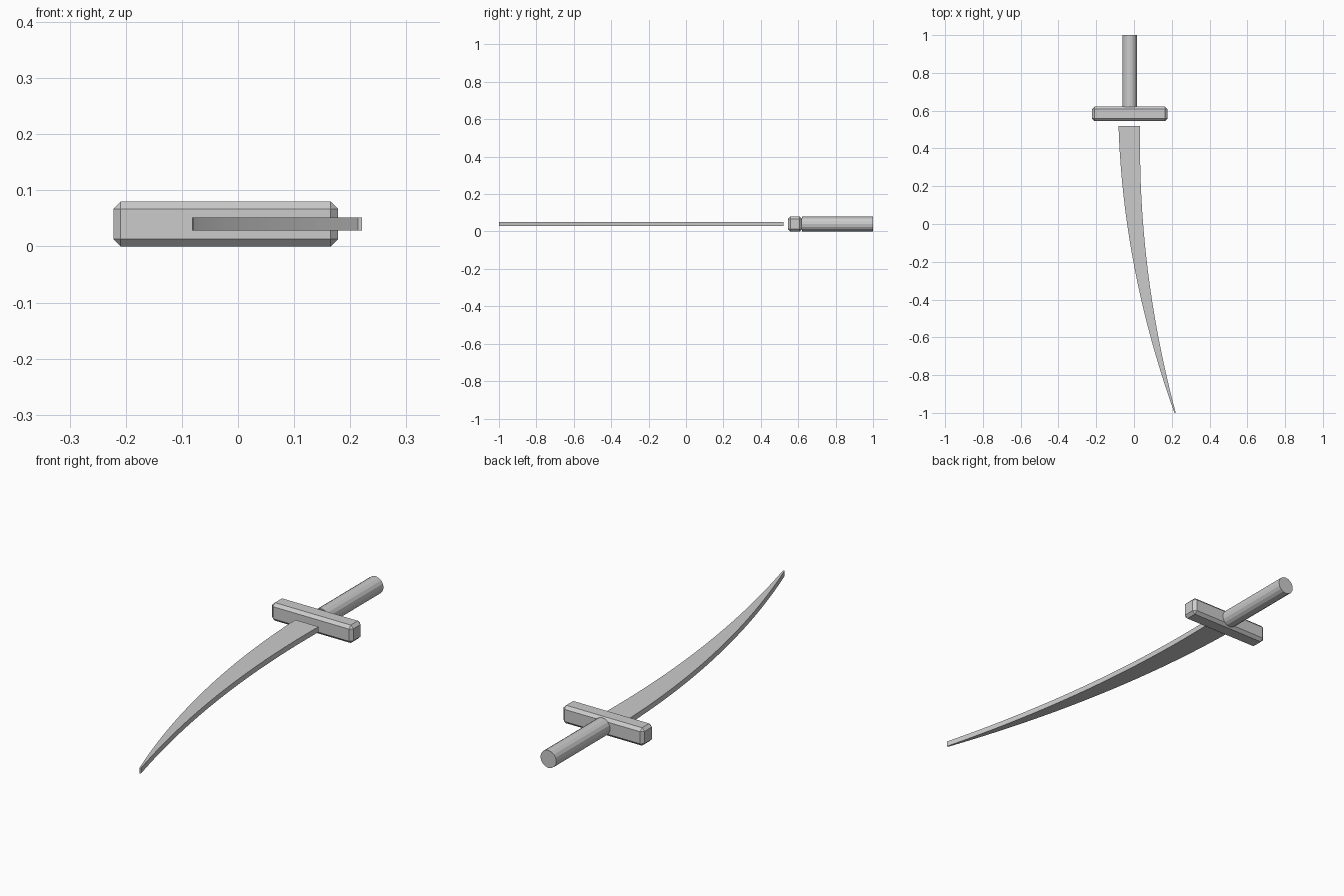
import bpy, bmesh, math

if "Cube" in bpy.data.objects:
    bpy.data.objects.remove(bpy.data.objects["Cube"])

AXIS_X, MID_Z = -0.022, 0.04


def finish(bm, name):
    bmesh.ops.recalc_face_normals(bm, faces=bm.faces)
    mesh = bpy.data.meshes.new(name)
    bm.to_mesh(mesh)
    bm.free()
    obj = bpy.data.objects.new(name, mesh)
    bpy.context.collection.objects.link(obj)
    return obj


# Curved blade: two parabolic edges that meet at the tip, extruded in z
def blade_edge(start, linear, square, steps=20):
    return [(start + linear * t + square * t * t, 0.52 - 1.52 * t)
            for t in (i / steps for i in range(steps + 1))]


left = blade_edge(-0.082, 0.049, 0.247)
right = blade_edge(0.033, -0.03, 0.218)
bm = bmesh.new()
rows = [[bm.verts.new((x, y, 0.028)) for x, y in edge] for edge in (left, right)]
faces = [bm.faces.new((rows[0][i], rows[0][i + 1], rows[1][i + 1], rows[1][i]))
         for i in range(len(left) - 1)]
ext = bmesh.ops.extrude_face_region(bm, geom=faces)
top = [v for v in ext["geom"] if isinstance(v, bmesh.types.BMVert)]
bmesh.ops.translate(bm, verts=top, vec=(0, 0, 0.024))
finish(bm, "blade")

# Crossguard: chamfered bar
bm = bmesh.new()
bmesh.ops.create_cube(bm, size=1)
bmesh.ops.scale(bm, verts=bm.verts, vec=(0.4, 0.076, 0.08))
bmesh.ops.translate(bm, verts=bm.verts, vec=(AXIS_X, 0.583, MID_Z))
guard = finish(bm, "crossguard")
bevel = guard.modifiers.new("chamfer", "BEVEL")
bevel.width = 0.013
bevel.segments = 1

# Round grip
bpy.ops.mesh.primitive_cylinder_add(vertices=16, radius=0.039, depth=0.38,
                                    location=(AXIS_X, 0.81, MID_Z),
                                    rotation=(math.pi / 2, 0, 0))
bpy.context.object.name = "grip"
